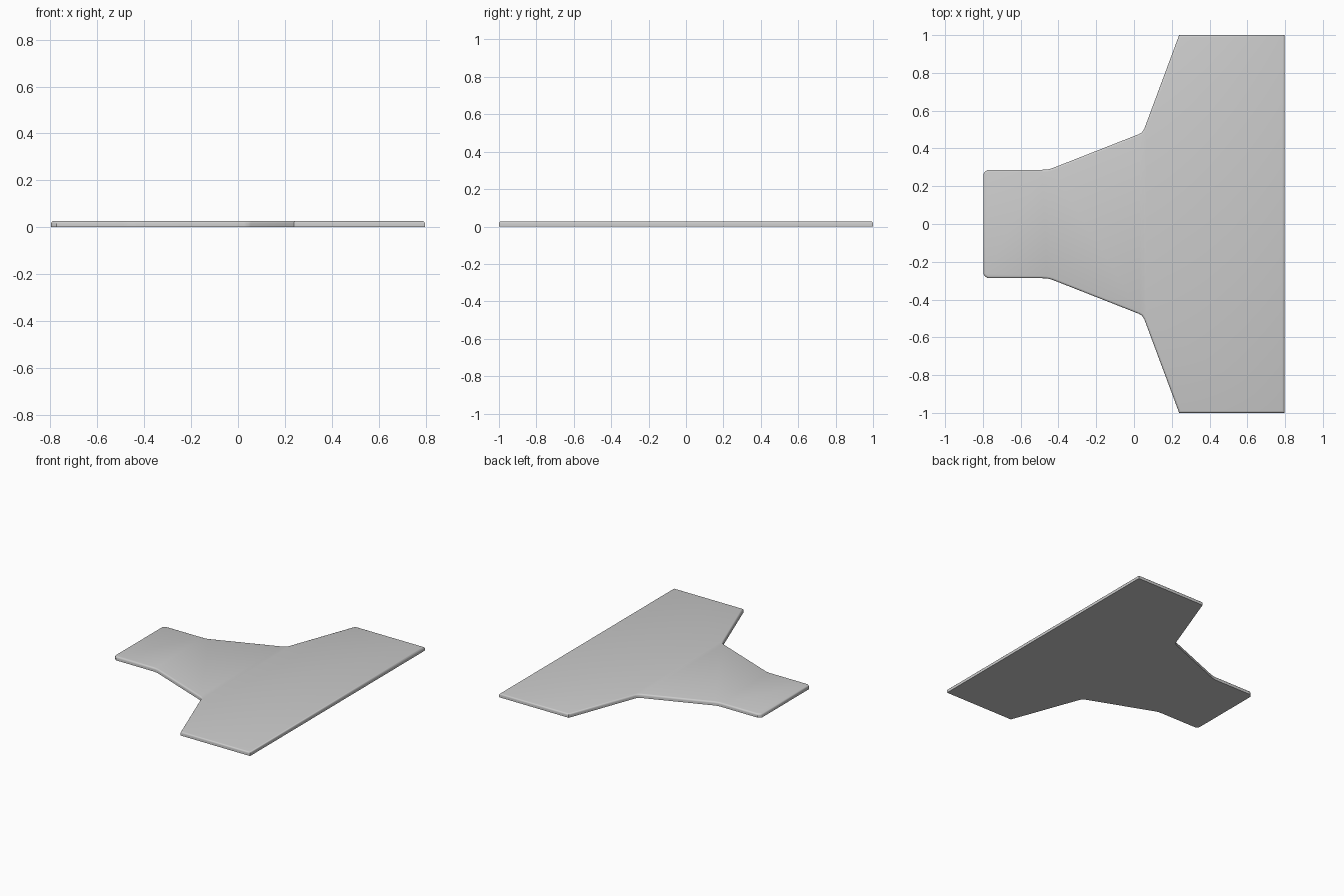
import bpy, bmesh

if "Cube" in bpy.data.objects:
    bpy.data.objects.remove(bpy.data.objects["Cube"])

THICK = 0.027
BEVEL = 0.011

# half outline on the +y side, from narrow end to wide end
half = [(-0.797, 0.266), (-0.791, 0.275), (-0.775, 0.287), (-0.49, 0.287),
        (-0.462, 0.288), (-0.436, 0.294), (0.025, 0.475), (0.042, 0.485),
        (0.054, 0.503), (0.239, 1.0), (0.797, 1.0)]
outline = half + [(x, -y) for x, y in reversed(half)]

# flat plate
bm = bmesh.new()
base = bm.faces.new([bm.verts.new((x, y, 0)) for x, y in outline])
base.normal_update()
top = bmesh.ops.extrude_face_region(bm, geom=[base], use_keep_orig=True)
for v in [g for g in top["geom"] if isinstance(g, bmesh.types.BMVert)]:
    v.co.z = THICK
bmesh.ops.recalc_face_normals(bm, faces=bm.faces[:])

# rounded upper rim
rim = [e for e in bm.edges if all(v.co.z > THICK / 2 for v in e.verts)]
bmesh.ops.bevel(bm, geom=rim, offset=BEVEL, segments=3, profile=0.5,
                affect='EDGES', clamp_overlap=True)

mesh = bpy.data.meshes.new("plate")
bm.to_mesh(mesh)
bm.free()
plate = bpy.data.objects.new("plate", mesh)
bpy.context.collection.objects.link(plate)

# smooth rim, sharp corners
bpy.context.view_layer.objects.active = plate
plate.select_set(True)
bpy.ops.object.shade_smooth_by_angle(angle=0.6)
